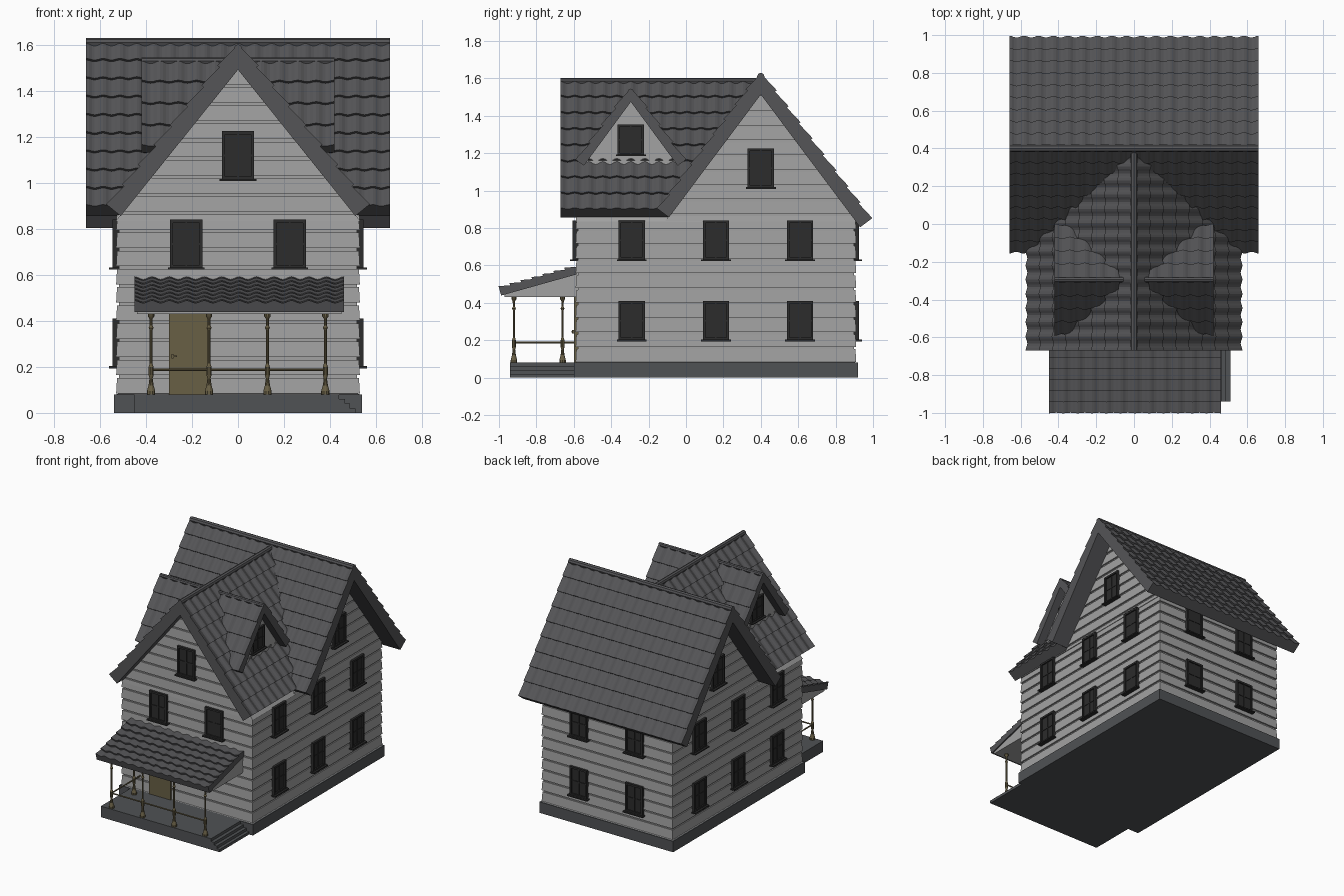
import bpy, bmesh, math
from mathutils import Vector as V, Matrix

if "Cube" in bpy.data.objects:
    bpy.data.objects.remove(bpy.data.objects["Cube"])


def mat(name, c):
    m = bpy.data.materials.new(name)
    m.diffuse_color = (*c, 1)
    m.use_nodes = True
    m.node_tree.nodes["Principled BSDF"].inputs["Base Color"].default_value = m.diffuse_color
    return m


ROOF = mat("roof_grey", (0.09, 0.09, 0.095))
STONE = mat("base_grey", (0.08, 0.085, 0.09))
DARK = mat("glass_dark", (0.025, 0.025, 0.025))
WALL = mat("siding_grey", (0.36, 0.36, 0.36))
WOOD = mat("wood", (0.14, 0.115, 0.06))


def finish(bm, name, *mats):
    bmesh.ops.recalc_face_normals(bm, faces=bm.faces)
    me = bpy.data.meshes.new(name)
    bm.to_mesh(me)
    bm.free()
    for m in mats:
        me.materials.append(m)
    ob = bpy.data.objects.new(name, me)
    bpy.context.collection.objects.link(ob)
    return ob


def add_box(bm, lo, hi, mi=0):
    lo, hi = V(lo), V(hi)
    r = bmesh.ops.create_cube(bm, size=1, matrix=Matrix.LocRotScale((lo + hi) / 2, None, hi - lo))
    for f in {f for v in r['verts'] for f in v.link_faces}:
        f.material_index = mi


def rings(bm, loops):
    """Skin a stack of closed loops and cap both ends."""
    vs = [[bm.verts.new(p) for p in l] for l in loops]
    n = len(vs[0])
    for a, b in zip(vs, vs[1:]):
        for i in range(n):
            bm.faces.new((a[i], a[(i + 1) % n], b[(i + 1) % n], b[i]))
    bm.faces.new(vs[0])
    bm.faces.new(vs[-1])


def rod(name, p, q, r, m):
    p, q = V(p), V(q)
    bm = bmesh.new()
    rot = (q - p).to_track_quat('Z', 'Y')
    rings(bm, [[c + rot @ V((r * math.cos(k * math.pi / 4), r * math.sin(k * math.pi / 4), 0))
                for k in range(8)] for c in (p, q)])
    return finish(bm, name, m)


def slope(name, p, u, d, t=0.055, row=0.105, clip=None):
    """Roof slope: slab with overlapping wavy tiles, cut along a valley plane."""
    p, u, d = V(p), V(u), V(d)
    n = u.cross(d).normalized()
    n = -n if n.z < 0 else n
    bm = bmesh.new()
    down = V((0, 0, -t / n.z))
    sec = [p, p + d, p + d - n * t, p + down]
    rings(bm, [sec, [c + u for c in sec]])
    cols = max(1, round(u.length / 0.0775))
    us = [i / (cols * 6) for i in range(cols * 6 + 1)]
    prof = [(0, None)] + [(a, 0.007 + 0.006 * math.cos(a * cols * math.tau)) for a in us] + [(1, None)]
    rows = max(1, round(d.length / row))
    lines = [(0, None)]
    for i in range(rows):
        lines += [(i / rows, 0.002), ((i + 1) / rows, 0.014)]
    lines.append((1, None))
    grid = [[bm.verts.new(p + u * a + d * b + n * (0 if h is None or k is None else h + k))
             for a, h in prof] for b, k in lines]
    for r0, r1 in zip(grid, grid[1:]):
        for i in range(len(prof) - 1):
            bm.faces.new((r0[i], r0[i + 1], r1[i + 1], r1[i]))
    if clip:
        bmesh.ops.bisect_plane(bm, geom=bm.verts[:] + bm.edges[:] + bm.faces[:],
                               plane_co=clip[0], plane_no=clip[1], clear_outer=True)
    return finish(bm, name, ROOF)


def siding(name, rect, z0, z1):
    """Clapboard volume; rect(z, inset) gives x0, x1, y0, y1."""
    lv, k = [], 0
    while 0.073 + 0.079 * k < z1:
        g = 0.073 + 0.079 * k
        lv += [(g, 0.012), (g + 0.012, 0.012), (g + 0.012, 0), (g + 0.079, 0.004)]
        k += 1
    lv = [(z0, 0)] + [l for l in lv if z0 < l[0] < z1] + [(z1, 0.004)]
    bm = bmesh.new()
    loops = []
    for z, i in lv:
        x0, x1, y0, y1 = rect(z, i)
        loops.append([(x0, y0, z), (x1, y0, z), (x1, y1, z), (x0, y1, z)])
    rings(bm, loops)
    return finish(bm, name, WALL)


# Foundation, porch floor and side steps
bm = bmesh.new()
add_box(bm, (-0.54, -0.60, 0), (0.54, 0.92, 0.08))
add_box(bm, (-0.45, -0.94, 0), (0.44, -0.60, 0.08))
for x, z in ((0.465, 0.06), (0.488, 0.04), (0.51, 0.02)):
    add_box(bm, (0.44, -0.94, 0), (x, -0.60, z))
finish(bm, "foundation", STONE)

# Walls and gables
siding("walls", lambda z, i: (-0.53 + i, 0.53 - i, -0.59 + i, 0.91 - i), 0.08, 0.835)


def cross_gable(z, i):
    h = (1.52 - z) / 1.336
    return -0.53 + i, 0.53 - i, 0.4 - h, 0.4 + h


def front_gable(z, i):
    h = (1.50 - z) / 1.25
    return -h, h, -0.59 + i, 0.1


siding("cross_gable", cross_gable, 0.835, 1.515)
siding("front_gable", front_gable, 0.835, 1.495)

# Main roof and front roof
slope("main_roof_back", (-0.66, 0.4, 1.605), (1.32, 0, 0), (0, 0.575, -0.768))
rod("main_ridge", (-0.66, 0.4, 1.61), (0.66, 0.4, 1.61), 0.02, ROOF)
rod("front_ridge", (0, -0.67, 1.585), (0, 0.39, 1.585), 0.018, ROOF)
for s in (1, -1):
    slope("main_roof_front", (0, 0.4, 1.605), (0.66 * s, 0, 0), (0, -0.535, -0.715),
          clip=((0, 0.36, 0), (-0.933 * s, -1, 0)))
    slope("front_roof", (0, -0.67, 1.58), (0, 1.05, 0), (0.553 * s, 0, -0.689),
          clip=((0, 0.40, 0), (0.933 * s, 1, 0)))
    # Dormers
    for q in (1, -1):
        slope("dormer_roof", (0.02 * s, -0.295, 1.525), (0.40 * s, 0, 0), (0, 0.275 * q, -0.374), t=0.03,
              clip=((0.02 * s, -0.295, 0), (-s, 1.09 * q, 0)))
    rod("dormer_ridge", (0.03 * s, -0.295, 1.53), (0.42 * s, -0.295, 1.53), 0.015, ROOF)
    bm = bmesh.new()
    rings(bm, [[(x * s, -0.295 - 0.27, 1.115), (x * s, -0.295 + 0.27, 1.115), (x * s, -0.295, 1.482)]
               for x in (0.15, 0.36)])
    finish(bm, "dormer_wall", WALL)

# Windows: one mesh facing +x, linked around the house
bm = bmesh.new()
add_box(bm, (-0.02, -0.065, 0.005), (0.006, 0.065, 0.205), 1)
for y in (-0.0635, 0, 0.0635):
    w = 0.004 if y == 0 else 0.0065
    add_box(bm, (-0.02, y - w, 0), (0.01 if y == 0 else 0.016, y + w, 0.21))
for z, w, o in ((0.007, 0.007, 0.016), (0.105, 0.004, 0.01), (0.203, 0.007, 0.016)):
    add_box(bm, (-0.02, -0.07, z - w), (o, 0.07, z + w))
add_box(bm, (-0.02, -0.08, -0.006), (0.03, 0.08, 0.003))
pane = finish(bm, "window", DARK, DARK)
spots = [(-0.225, -0.59, 0.63, -90), (0.225, -0.59, 0.63, -90), (0, -0.59, 1.015, -90)]
spots += [(x, 0.91, z, 90) for x in (-0.225, 0.225) for z in (0.2, 0.63)]
for s, a in ((1, 0), (-1, 180)):
    spots += [(0.53 * s, y, z, a) for y in (-0.29, 0.16, 0.61) for z in (0.2, 0.63)]
    spots += [(0.53 * s, 0.4, 1.015, a), (0.36 * s, -0.295, 1.19, a)]
for k, (x, y, z, a) in enumerate(spots):
    ob = pane
    if k:
        ob = bpy.data.objects.new("window", pane.data)
        bpy.context.collection.objects.link(ob)
    ob.location = (x, y, z)
    ob.rotation_euler.z = math.radians(a)
    if abs(x) == 0.36:
        ob.scale.z = 0.78

# Porch roof with boarded ends
slope("porch_roof", (-0.45, -0.585, 0.578), (0.91, 0, 0), (0, -0.41, -0.115), t=0.025, row=0.061)
bm = bmesh.new()
rings(bm, [[(x, -0.97, 0.43), (x, -0.58, 0.43), (x, -0.58, 0.565), (x, -0.97, 0.455)] for x in (-0.44, 0.45)])
finish(bm, "porch_ceiling", WALL)

# Turned porch posts and rails
PROFILE = [(0.018, 0.08), (0.018, 0.095), (0.011, 0.12), (0.007, 0.15), (0.011, 0.165), (0.011, 0.2),
           (0.006, 0.215), (0.006, 0.36), (0.011, 0.37), (0.006, 0.38), (0.007, 0.41), (0.014, 0.42), (0.014, 0.432)]
XS = (-0.378, -0.126, 0.128, 0.38)
for x, y in [(x, -0.92) for x in XS] + [(-0.378, -0.66)]:
    bm = bmesh.new()
    rings(bm, [[(x + r * math.cos(k * math.tau / 10), y + r * math.sin(k * math.tau / 10), z)
                for k in range(10)] for r, z in PROFILE])
    finish(bm, "porch_post", WOOD)
rod("front_rail", (XS[0], -0.92, 0.187), (XS[-1], -0.92, 0.187), 0.005, WOOD)
rod("side_rail", (XS[0], -0.92, 0.187), (XS[0], -0.585, 0.187), 0.005, WOOD)

# Door with frame and handle
bm = bmesh.new()
add_box(bm, (-0.30, -0.598, 0.08), (-0.125, -0.57, 0.43))
add_box(bm, (-0.292, -0.612, 0.242), (-0.265, -0.604, 0.25))
add_box(bm, (-0.29, -0.61, 0.236), (-0.28, -0.596, 0.256))
finish(bm, "door", WOOD)
